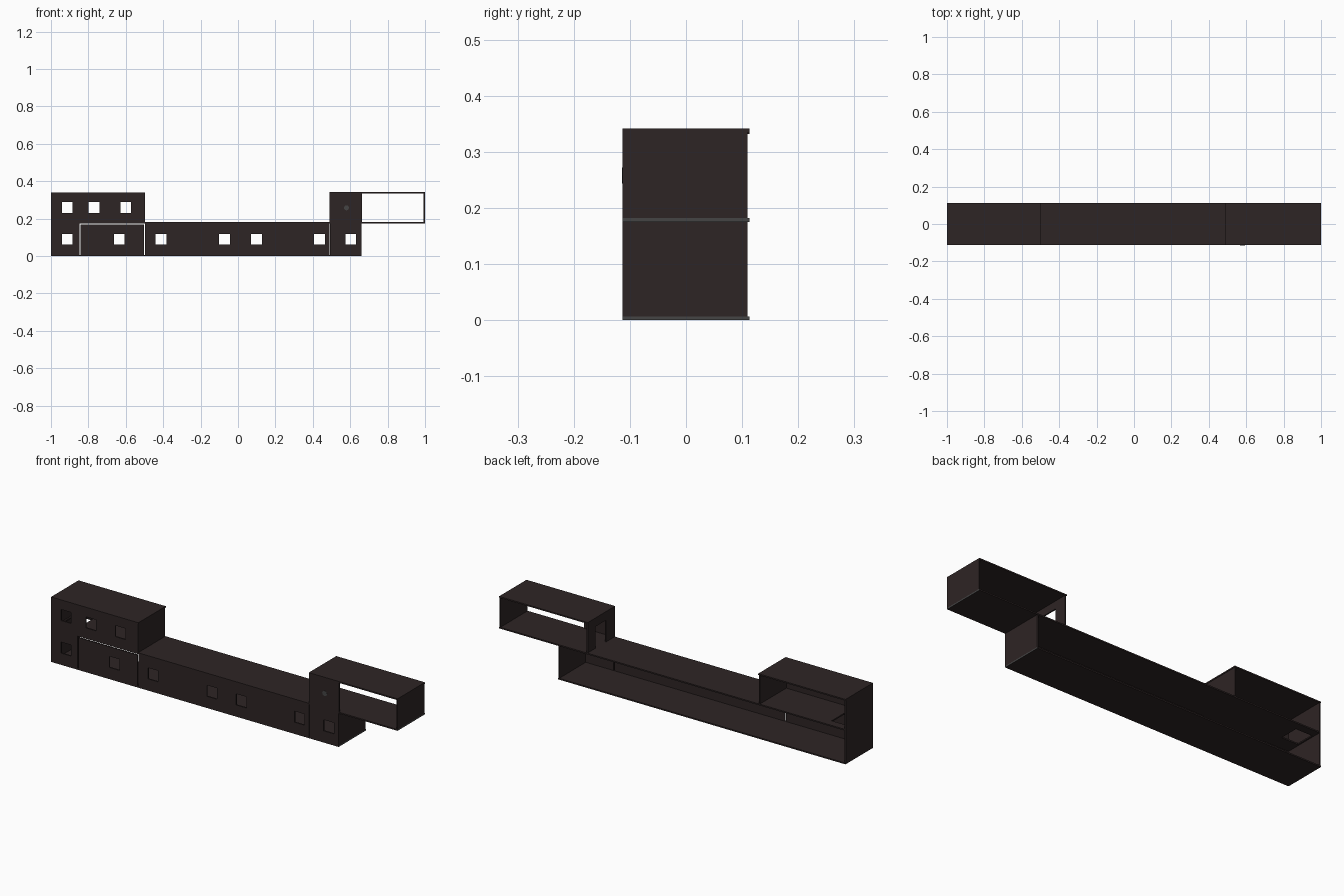
import bpy
import bmesh
from mathutils import Vector

if "Cube" in bpy.data.objects:
    bpy.data.objects.remove(bpy.data.objects["Cube"])

T = 0.007          # sheet thickness
Y = 0.113          # half depth
H1, H2 = 0.182, 0.342   # top of lower storey, top of upper storey


def material(name, rgb):
    m = bpy.data.materials.new(name)
    m.diffuse_color = (*rgb, 1)
    m.use_nodes = True
    m.node_tree.nodes["Principled BSDF"].inputs["Base Color"].default_value = m.diffuse_color
    return m


BROWN = material("dark brown board", (0.027, 0.018, 0.018))
GREY = material("dark grey edge", (0.06, 0.06, 0.06))


def sheet(name, axis, pos, rect, holes=(), grey_ends=False):
    """Flat board across an axis from pos to pos+T, rect=(u0,u1,v0,v1), with rectangular cut-outs."""
    u0, u1, v0, v1 = rect
    us, vs = {u0, u1}, {v0, v1}
    for a, b, c, d in holes:
        us |= {u for u in (a, b) if u0 < u < u1}
        vs |= {v for v in (c, d) if v0 < v < v1}
    us, vs = sorted(us), sorted(vs)

    def place(u, v):
        return {'x': (pos, u, v), 'y': (u, pos, v), 'z': (u, v, pos)}[axis]

    bm = bmesh.new()
    grid = {(u, v): bm.verts.new(place(u, v)) for u in us for v in vs}
    for a, b in zip(us, us[1:]):
        for c, d in zip(vs, vs[1:]):
            mu, mv = (a + b) / 2, (c + d) / 2
            if any(h[0] < mu < h[1] and h[2] < mv < h[3] for h in holes):
                continue
            bm.faces.new([grid[a, c], grid[b, c], grid[b, d], grid[a, d]])
    bmesh.ops.delete(bm, geom=[v for v in bm.verts if not v.link_faces], context='VERTS')
    ext = bmesh.ops.extrude_face_region(bm, geom=bm.faces[:], use_keep_orig=True)
    step = Vector([T if k == axis else 0 for k in 'xyz'])
    bmesh.ops.translate(bm, vec=step,
                        verts=[g for g in ext['geom'] if isinstance(g, bmesh.types.BMVert)])
    bmesh.ops.recalc_face_normals(bm, faces=bm.faces)
    if grey_ends:
        for f in bm.faces:
            if f.normal.x > 0.9:
                f.material_index = 1
    me = bpy.data.meshes.new(name)
    bm.to_mesh(me)
    bm.free()
    me.materials.append(BROWN)
    me.materials.append(GREY)
    ob = bpy.data.objects.new(name, me)
    bpy.context.collection.objects.link(ob)
    return ob


def windows(xs, z):
    return [(x - 0.029, x + 0.029, z - 0.029, z + 0.029) for x in xs]


# Front wall panels, separated by narrow joints
upper = windows((-0.913, -0.77, -0.60), 0.26)
low = 0.09
sheet("front_left_panel", 'y', -Y, (-1, -0.498, 0, H2 - 0.004),
      upper + windows([-0.913], low) + [(-0.848, -0.498, 0, 0.175)])
sheet("front_infill_panel", 'y', -Y, (-0.842, -0.502, T, 0.169), windows([-0.635], low))
sheet("front_middle_panel", 'y', -Y, (-0.496, 0.488, T, H1 - T),
      windows((-0.412, -0.072, 0.098, 0.435), low))
sheet("front_right_panel", 'y', -Y, (0.493, 0.66, T, H1 - T), windows([0.603], low))
sheet("front_tower_panel", 'y', -Y, (0.49, 0.662, H1, H2 - T))

# Floors and roofs
sheet("ground_floor", 'z', 0, (-1, 0.66, -Y, Y), grey_ends=True)
sheet("left_upper_floor", 'z', H1 - T, (-1 + T, -0.498, -Y + T, Y),
      [(-0.985, -0.89, -0.03, 0.07)])
sheet("middle_roof", 'z', H1 - T, (-0.498, 0.49, -Y, Y))
sheet("right_upper_floor", 'z', H1 - T, (0.49, 1, -Y, Y), grey_ends=True)
sheet("left_roof", 'z', H2 - T - 0.003, (-1, -0.496, -Y, Y))
sheet("right_roof", 'z', H2 - T, (0.488, 1, -Y, Y))

# Side walls
sheet("left_end_wall", 'x', -1, (-Y + T, Y - 0.003, T, H2 - T - 0.003))
sheet("left_block_inner_wall", 'x', -0.498 - T, (-Y + T, Y - 0.003, H1, H2 - T - 0.003))
sheet("lower_right_end_wall", 'x', 0.66 - T, (-Y + T, Y - 0.003, T, H1 - T))
sheet("tower_door_wall", 'x', 0.49, (-Y + T, Y - 0.003, H1, H2 - T),
      [(-0.04, 0.045, H1 - 0.01, 0.295)])
sheet("right_end_wall", 'x', 1 - T, (-Y, Y - 0.003, H1, H2 - T))

# Small round plate on the tower front
bpy.ops.mesh.primitive_cylinder_add(vertices=8, radius=0.014, depth=0.002,
                                    location=(0.58, -Y - 0.0005, 0.258),
                                    rotation=(1.5708, 0, 0))
plate = bpy.context.object
plate.name = "round_plate"
plate.data.materials.append(GREY)
